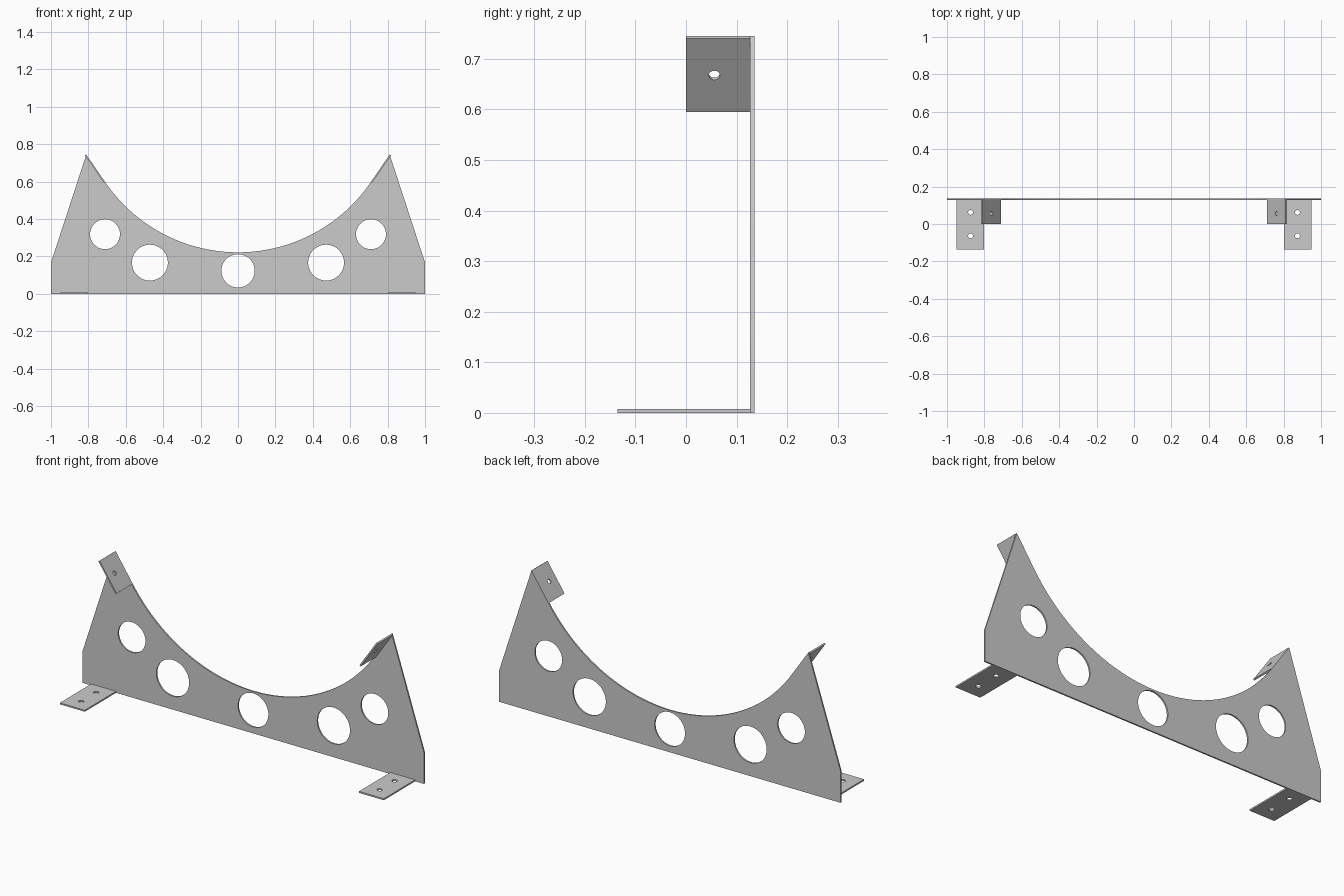
import bpy, bmesh, math
from mathutils import Matrix, Vector

if "Cube" in bpy.data.objects:
    bpy.data.objects.remove(bpy.data.objects["Cube"])

T = 0.008      # sheet thickness
BACK = 0.135   # rear face of the upright plate


def circle(cx, cy, r, n=48):
    return [(cx + r * math.cos(2 * math.pi * i / n),
             cy + r * math.sin(2 * math.pi * i / n)) for i in range(n)]


def sheet(name, loops, matrix, mirror=False):
    """Flat sheet from an outline plus hole loops, placed by a matrix."""
    cu = bpy.data.curves.new(name, 'CURVE')
    cu.dimensions = '2D'
    cu.fill_mode = 'BOTH'
    cu.extrude = T / 2
    for pts in loops:
        sp = cu.splines.new('POLY')
        sp.points.add(len(pts) - 1)
        for p, (x, y) in zip(sp.points, pts):
            p.co = (x, y, 0, 1)
        sp.use_cyclic_u = True
    ob = bpy.data.objects.new(name, cu)
    bpy.context.collection.objects.link(ob)
    bpy.ops.object.select_all(action='DESELECT')
    ob.select_set(True)
    bpy.context.view_layer.objects.active = ob
    bpy.ops.object.convert(target='MESH')
    ob = bpy.context.object
    bm = bmesh.new()
    bm.from_mesh(ob.data)
    bmesh.ops.remove_doubles(bm, verts=bm.verts, dist=1e-5)
    bm.transform(matrix)
    bmesh.ops.recalc_face_normals(bm, faces=bm.faces)
    bm.to_mesh(ob.data)
    bm.free()
    bpy.ops.object.shade_smooth_by_angle(angle=math.radians(30))
    if mirror:
        ob.modifiers.new("mirror", 'MIRROR').use_mirror_merge = False
    return ob


# Upright plate: saddle-shaped arc on top, five round holes
LOW, TIP = Vector((0.711, 0.599)), Vector((0.811, 0.745))
ARC_LOW = 0.222
rise = LOW.y - ARC_LOW
R = (LOW.x ** 2 + rise ** 2) / (2 * rise)
half = math.asin(LOW.x / R)
N = 64
arc = [(R * math.sin(a), ARC_LOW + R - R * math.cos(a))
       for a in (half - 2 * half * i / N for i in range(N + 1))]
outline = ([(-1, 0), (1, 0), (1, 0.167), tuple(TIP)] + arc
           + [(-TIP.x, TIP.y), (-1, 0.167)])
holes = [circle(0, 0.123, 0.089)]
for s in (-1, 1):
    holes += [circle(s * 0.471, 0.167, 0.096), circle(s * 0.711, 0.319, 0.08)]
upright = Matrix.Translation((0, BACK - T / 2, 0)) @ Matrix.Rotation(math.pi / 2, 4, 'X')
sheet("upright_plate", [outline] + holes, upright)

# Feet: flat tabs with two screw holes, bent forward at the base
y1 = BACK - T
foot = [(0.803, -0.135), (0.949, -0.135), (0.949, y1), (0.803, y1)]
sheet("mounting_feet",
      [foot, circle(0.874, 0.062, 0.013, 32), circle(0.874, -0.063, 0.013, 32)],
      Matrix.Translation((0, 0, T / 2)), mirror=True)

# Upper tabs: continue the arc's tangent, bent forward, one screw hole
d = TIP - LOW
length = d.length
u = Vector((d.x, 0, d.y)).normalized()
v = Vector((0, 1, 0))
n = u.cross(v)
org = Vector((LOW.x, 0, LOW.y)) - n * T / 2
tab_frame = Matrix((u, v, n)).transposed().to_4x4()
tab_frame.translation = org
tab = [(0, 0), (length, 0), (length, y1), (0, y1)]
sheet("upper_tabs", [tab, circle(length * 0.5, 0.056, 0.011, 32)], tab_frame, mirror=True)
